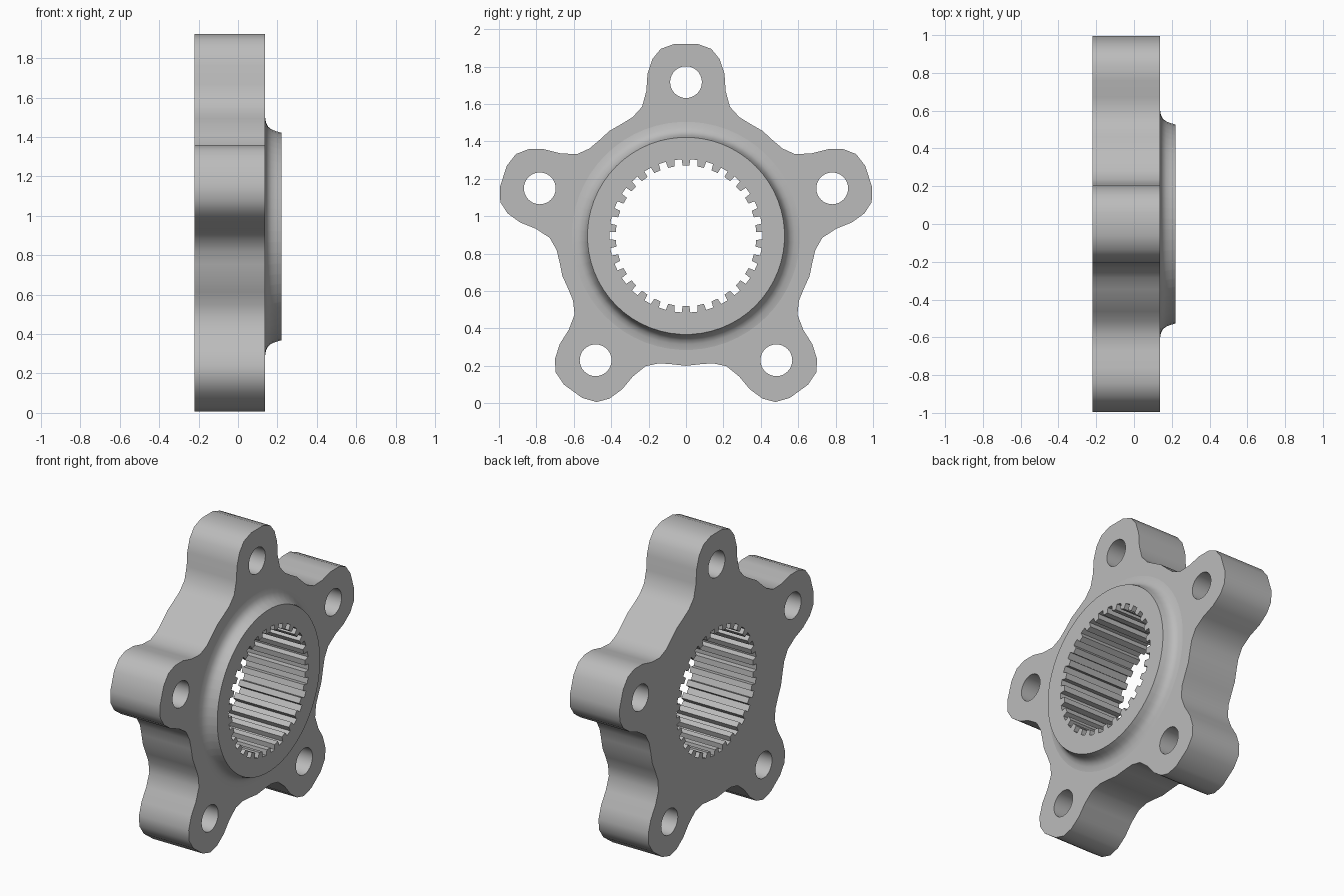
import bpy, bmesh
from math import sin, cos, pi, radians
from mathutils import Matrix, Vector

cube = bpy.data.objects.get("Cube")
if cube:
    bpy.data.objects.remove(cube, do_unlink=True)

AXIS_Z = 0.895          # height of the hub axis
BACK, FACE, END = -0.22, 0.137, 0.22
TEETH, ROOT, TIP = 30, 0.41, 0.376
ARMS, BOLT_R, HOLE_R = 5, 0.822, 0.085

steel = bpy.data.materials.new("steel grey")
steel.use_nodes = True
steel.diffuse_color = (0.5, 0.5, 0.5, 1)
steel.node_tree.nodes["Principled BSDF"].inputs["Base Color"].default_value = (0.5, 0.5, 0.5, 1)

# Flat drawing (u, v, depth) -> world (y, z, x)
TO_WORLD = Matrix(((0, 0, 1, 0), (1, 0, 0, 0), (0, 1, 0, AXIS_Z), (0, 0, 0, 1)))


def polar(r, a):
    """Point at radius r, angle a clockwise from the top."""
    return Vector((r * sin(a), r * cos(a)))


def finish(bm, name):
    bmesh.ops.remove_doubles(bm, verts=bm.verts, dist=0.0005)
    bmesh.ops.recalc_face_normals(bm, faces=bm.faces)
    mesh = bpy.data.meshes.new(name)
    bm.to_mesh(mesh)
    bm.free()
    mesh.transform(TO_WORLD)
    mesh.materials.append(steel)
    obj = bpy.data.objects.new(name, mesh)
    bpy.context.collection.objects.link(obj)
    bpy.ops.object.select_all(action="DESELECT")
    obj.select_set(True)
    bpy.context.view_layer.objects.active = obj
    bpy.ops.object.shade_smooth_by_angle(angle=radians(32))
    return obj


# Splined bore: square teeth
step = 2 * pi / TEETH
bore = []
for i in range(TEETH):
    for r, f in ((ROOT, -0.27), (TIP, -0.23), (TIP, 0.23), (ROOT, 0.27)):
        bore.append((r, (i + f) * step))

# Five-armed outline: half an arm, mirrored and repeated
half_arm = [(0.06, 1.027), (0.135, 1.0), (0.18, 0.945), (0.206, 0.865), (0.212, 0.775),
            (0.235, 0.69), (0.285, 0.635), (0.345, 0.598), (0.4085, 0.562)]
arm = [(-x, y) for x, y in reversed(half_arm[:-1])] + half_arm
outline = []
for i in range(ARMS):
    turn = Matrix.Rotation(-2 * pi * i / ARMS, 2)
    outline += [turn @ Vector(p) for p in arm]

loops = [outline, [polar(r, a) for r, a in bore]]
for i in range(ARMS):
    centre = polar(BOLT_R, 2 * pi * i / ARMS)
    loops.append([centre + polar(HOLE_R, 2 * pi * k / 32) for k in range(32)])

# Flange plate: filled outline with holes, extruded
curve = bpy.data.curves.new("flange_outline", "CURVE")
curve.dimensions = "2D"
curve.fill_mode = "BOTH"
curve.extrude = (FACE - BACK) / 2
for loop in loops:
    spline = curve.splines.new("POLY")
    spline.points.add(len(loop) - 1)
    for point, p in zip(spline.points, loop):
        point.co = (p.x, p.y, 0, 1)
    spline.use_cyclic_u = True
helper = bpy.data.objects.new("flange_outline", curve)
bpy.context.collection.objects.link(helper)
bpy.context.view_layer.update()
flat = bpy.data.meshes.new_from_object(helper.evaluated_get(bpy.context.evaluated_depsgraph_get()))
bpy.data.objects.remove(helper, do_unlink=True)
bm = bmesh.new()
bm.from_mesh(flat)
bmesh.ops.translate(bm, verts=bm.verts, vec=(0, 0, (BACK + FACE) / 2))
finish(bm, "flange_plate")

# Raised hub collar: concave fillet, end face and toothed inner wall
bm = bmesh.new()
fillet = [(0.61, FACE), (0.58, 0.142), (0.558, 0.153), (0.544, 0.17), (0.536, 0.19), (0.527, END)]
rings = [[(r, a, x) for _, a in bore] for r, x in fillet]
rings += [[(r, a, x) for r, a in bore] for x in (END, FACE)]
verts = [[bm.verts.new((*polar(r, a), x)) for r, a, x in ring] for ring in rings]
for low, high in zip(verts, verts[1:]):
    for k in range(len(bore)):
        n = (k + 1) % len(bore)
        bm.faces.new((low[k], low[n], high[n], high[k]))
finish(bm, "hub_collar")
